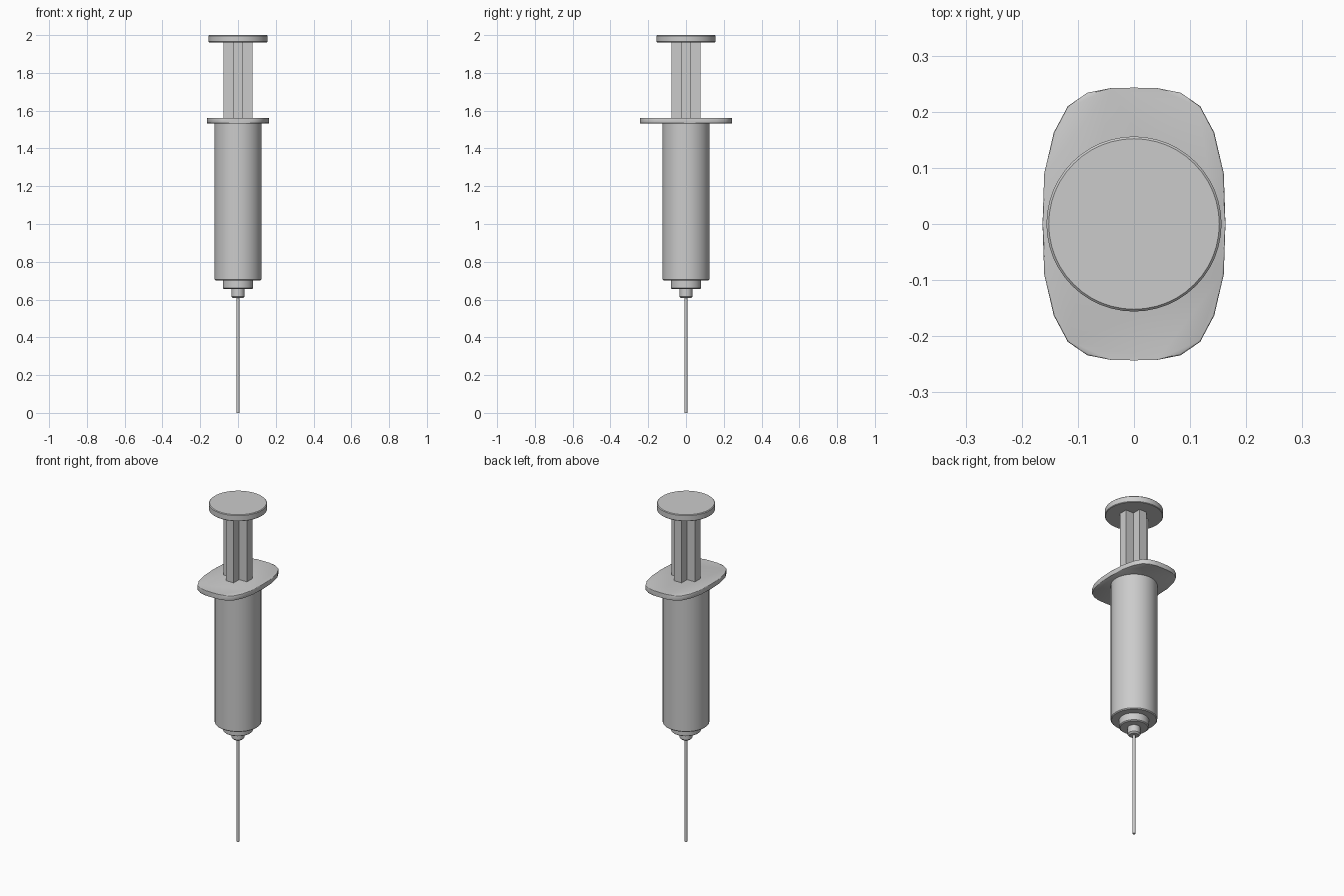
import bpy, bmesh
from math import radians, sin, cos, pi

if "Cube" in bpy.data.objects:
    bpy.data.objects.remove(bpy.data.objects["Cube"])


def finish(name, bm, smooth=True):
    bmesh.ops.recalc_face_normals(bm, faces=bm.faces)
    mesh = bpy.data.meshes.new(name)
    bm.to_mesh(mesh)
    bm.free()
    ob = bpy.data.objects.new(name, mesh)
    bpy.context.collection.objects.link(ob)
    if smooth:
        bpy.ops.object.select_all(action='DESELECT')
        ob.select_set(True)
        bpy.context.view_layer.objects.active = ob
        bpy.ops.object.shade_smooth_by_angle(angle=radians(35))
    return ob


def lathe(name, profile, sides=32):
    """Closed solid turned around z from (radius, z) points, bottom to top."""
    bm = bmesh.new()
    rings = [[bm.verts.new((r * cos(2 * pi * i / sides), r * sin(2 * pi * i / sides), z))
              for i in range(sides)] for r, z in profile]
    for a, b in zip(rings, rings[1:]):
        for i in range(sides):
            j = (i + 1) % sides
            bm.faces.new((a[i], a[j], b[j], b[i]))
    bm.faces.new(rings[0])
    bm.faces.new(rings[-1])
    return finish(name, bm)


def extrude_outline(name, outline, z0, z1, bevel=0.0):
    """Closed prism from an xy outline."""
    bm = bmesh.new()
    low = [bm.verts.new((x, y, z0)) for x, y in outline]
    high = [bm.verts.new((x, y, z1)) for x, y in outline]
    n = len(outline)
    bm.faces.new(low)
    bm.faces.new(high)
    for i in range(n):
        j = (i + 1) % n
        bm.faces.new((low[i], low[j], high[j], high[i]))
    if bevel:
        rim = [e for e in bm.edges if e.verts[0].co.z == e.verts[1].co.z]
        bmesh.ops.bevel(bm, geom=rim, offset=bevel, segments=2, profile=0.5, affect='EDGES')
    return finish(name, bm)


# Needle
lathe("needle", [(0.008, 0.0), (0.008, 0.62)], 16)

# Stepped needle hub and nozzle collar
lathe("needle_hub", [(0.026, 0.607), (0.034, 0.615), (0.034, 0.66)])
lathe("nozzle_collar", [(0.074, 0.655), (0.08, 0.66), (0.08, 0.705)])

# Barrel
lathe("barrel", [(0.12, 0.702), (0.125, 0.707), (0.125, 1.54)])

# Finger flange: one quarter outline mirrored to all four
quarter = [(0.163, 0), (0.16, 0.09), (0.143, 0.163), (0.118, 0.21),
           (0.083, 0.234), (0.042, 0.242), (0, 0.243)]
half = quarter + [(-x, y) for x, y in quarter[-2::-1]]
outline = half + [(x, -y) for x, y in half[-2:0:-1]]
extrude_outline("finger_flange", outline, 1.533, 1.562, 0.003)

# Plunger rod with a cross section
a, t = 0.076, 0.025
cross = []
for k in range(4):
    c, s = round(cos(k * pi / 2)), round(sin(k * pi / 2))
    cross += [(x * c - y * s, x * s + y * c) for x, y in ((a, -t), (a, t), (t, t))]
extrude_outline("plunger_rod", cross, 1.555, 1.97)

# Thumb rest
lathe("thumb_rest", [(0.153, 1.962), (0.156, 1.965), (0.156, 1.996), (0.152, 2.0)], 48)
